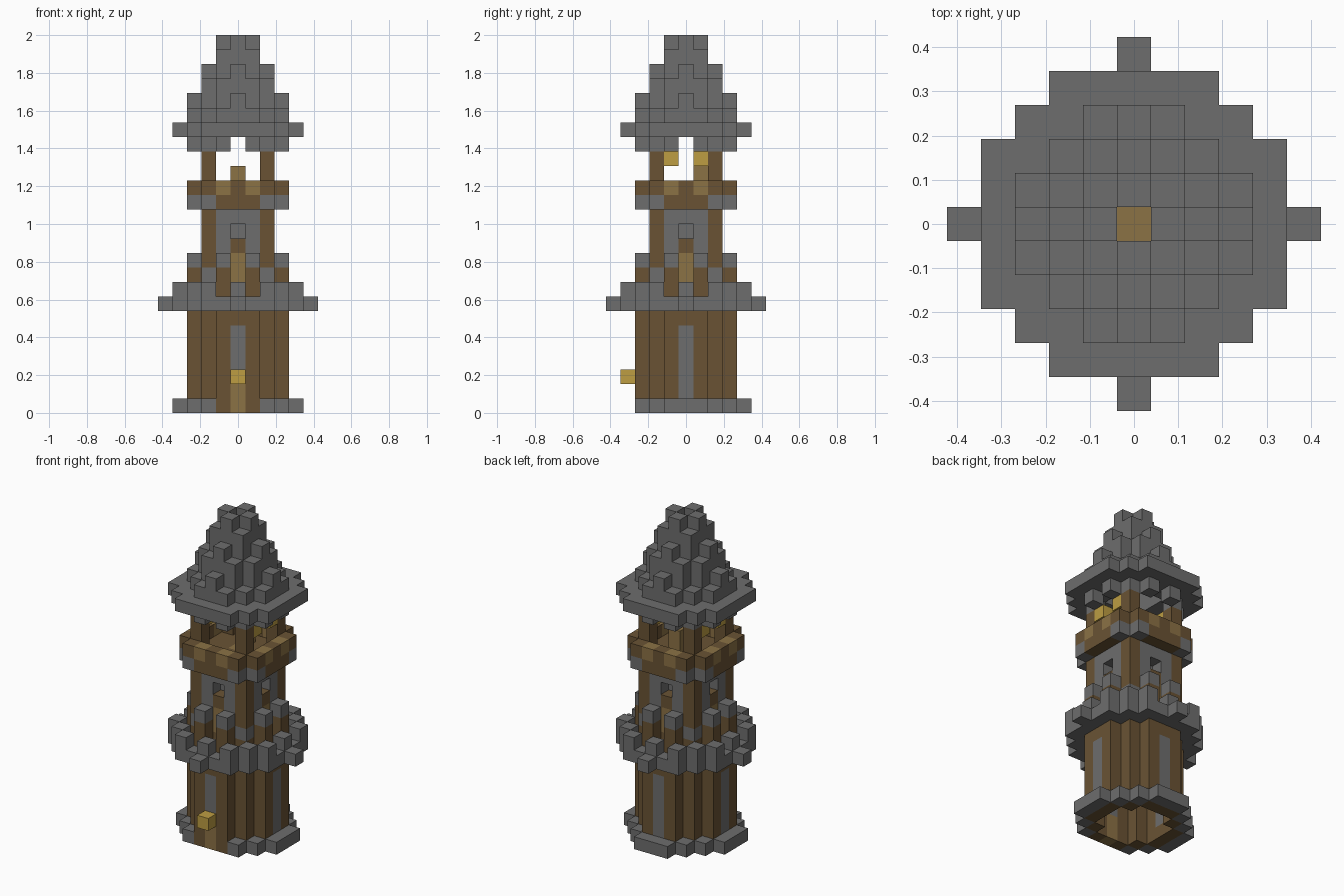
import bpy, bmesh
from mathutils import Vector

cube = bpy.data.objects.get("Cube")
if cube:
    bpy.data.objects.remove(cube, do_unlink=True)

U = 2 / 26  # edge of one block


def material(name, rgb):
    m = bpy.data.materials.new(name)
    m.diffuse_color = (*rgb, 1)
    m.use_nodes = True
    bsdf = next(n for n in m.node_tree.nodes if n.type == 'BSDF_PRINCIPLED')
    bsdf.inputs["Base Color"].default_value = (*rgb, 1)
    return m


STONE = material("grey stone", (0.155, 0.155, 0.155))
WOOD = material("dark wood", (0.142, 0.086, 0.034))
LIGHT = material("light wood", (0.26, 0.168, 0.06))
GLOW = material("lantern yellow", (0.51, 0.34, 0.055))

parts = {}  # name -> (material, set of blocks)
taken = set()


def disc(reach, total):
    """Stepped round footprint."""
    r = range(-reach, reach + 1)
    return {(x, y) for x in r for y in r if abs(x) + abs(y) <= total}


def sym(*cells):
    """Repeat footprint cells on all four sides, mirrored."""
    out = set()
    for x, y in cells:
        for a, b in ((x, y), (y, x)):
            out |= {(a, b), (-a, b), (a, -b), (-a, -b)}
    return out


def add(name, mat, cells, low, high=None):
    """Stack a footprint from layer low to layer high; earlier parts keep their blocks."""
    high = low if high is None else high
    blocks = {(x, y, z) for x, y in cells for z in range(low, high + 1)} - taken
    taken.update(blocks)
    parts.setdefault(name, (mat, set()))[1].update(blocks)


SIDES = sym((0, 3))
ROUND = disc(3, 4)
ROOM = disc(2, 3)
SQUARE = disc(1, 2)

# Lower tower: door, slit windows, hollow round wall, plinth open at the door
add("door", LIGHT, {(0, -3)}, 0, 1)
add("slit_windows", STONE, SIDES, 1, 5)
add("lower_wall", WOOD, ROUND - ROOM, 0, 6)
add("plinth", STONE, {c for c in disc(4, 5) - ROUND if c[1] > -4}, 0)
add("door_lantern", GLOW, {(0, -4)}, 2)

# Battlement
add("battlement_floor", STONE, disc(4, 6) | sym((0, 5)), 7)
add("battlement_teeth", STONE, sym((0, 4), (2, 4), (3, 3)), 8)
add("merlons", WOOD, sym((1, 3)), 8, 9)
add("merlon_caps", STONE, sym((1, 3)), 10)

# Upper tower: corner posts, doors and recessed windows
add("post_bands", STONE, sym((2, 2)), 9)
add("corner_posts", WOOD, sym((2, 2)), 8, 17)
add("upper_doors", LIGHT, sym((0, 2)), 9, 10)
add("upper_sills", WOOD, sym((0, 2)), 11)
add("lower_panels", WOOD, sym((0, 2), (1, 2)), 8, 9)
add("upper_wall", STONE, sym((1, 2)), 10, 13)
add("upper_wall", STONE, sym((0, 2)), 13)
add("window_backs", STONE, sym((0, 1)), 12)

# Lookout gallery
add("gallery_floor_centre", LIGHT, {(0, 0)}, 14)
add("gallery_brackets", STONE, sym((2, 3)), 14)
add("gallery_floor", WOOD, disc(2, 4) | sym((0, 3), (1, 3)), 14)
add("rail_trim", LIGHT, sym((1, 3)), 15)
add("gallery_rail", WOOD, sym((0, 3), (2, 3)), 15)
add("lookout_stand", LIGHT, {(0, 1)}, 15, 16)
add("gallery_lanterns", GLOW, {(x, y) for x in (-2, 2) for y in (-1, 1)}, 17)

# Hollow stepped roof, open at the tip
add("roof_brackets", STONE, sym((1, 3), (2, 2)), 18)
roof = [(disc(4, 6), SQUARE), (ROUND, SQUARE), (disc(3, 3), SQUARE),
        (ROOM, SQUARE), (disc(2, 2), disc(1, 1)),
        (SQUARE, {(0, 0)}), (disc(1, 1), {(0, 0)})]
for i, (outer, hole) in enumerate(roof):
    add("roof", STONE, outer - hole, 19 + i)


def build(name, mat, blocks):
    """Mesh the exposed sides of a set of blocks."""
    bm = bmesh.new()
    for b in blocks:
        centre = Vector((b[0], b[1], b[2] + 0.5))
        for axis in range(3):
            for s in (-1, 1):
                n = Vector((0, 0, 0))
                n[axis] = s
                if tuple(int(b[k] + n[k]) for k in range(3)) in taken:
                    continue
                p = Vector((0, 0, 0))
                p[(axis + 1) % 3] = 0.5
                q = n.cross(p)
                mid = centre + n / 2
                corners = (p + q, q - p, -p - q, p - q)
                bm.faces.new([bm.verts.new((mid + c) * U) for c in corners])
    bmesh.ops.remove_doubles(bm, verts=bm.verts[:], dist=U / 100)
    mesh = bpy.data.meshes.new(name)
    bm.to_mesh(mesh)
    bm.free()
    mesh.materials.append(mat)
    bpy.context.collection.objects.link(bpy.data.objects.new(name, mesh))


for part, (mat, blocks) in parts.items():
    build(part, mat, blocks)
